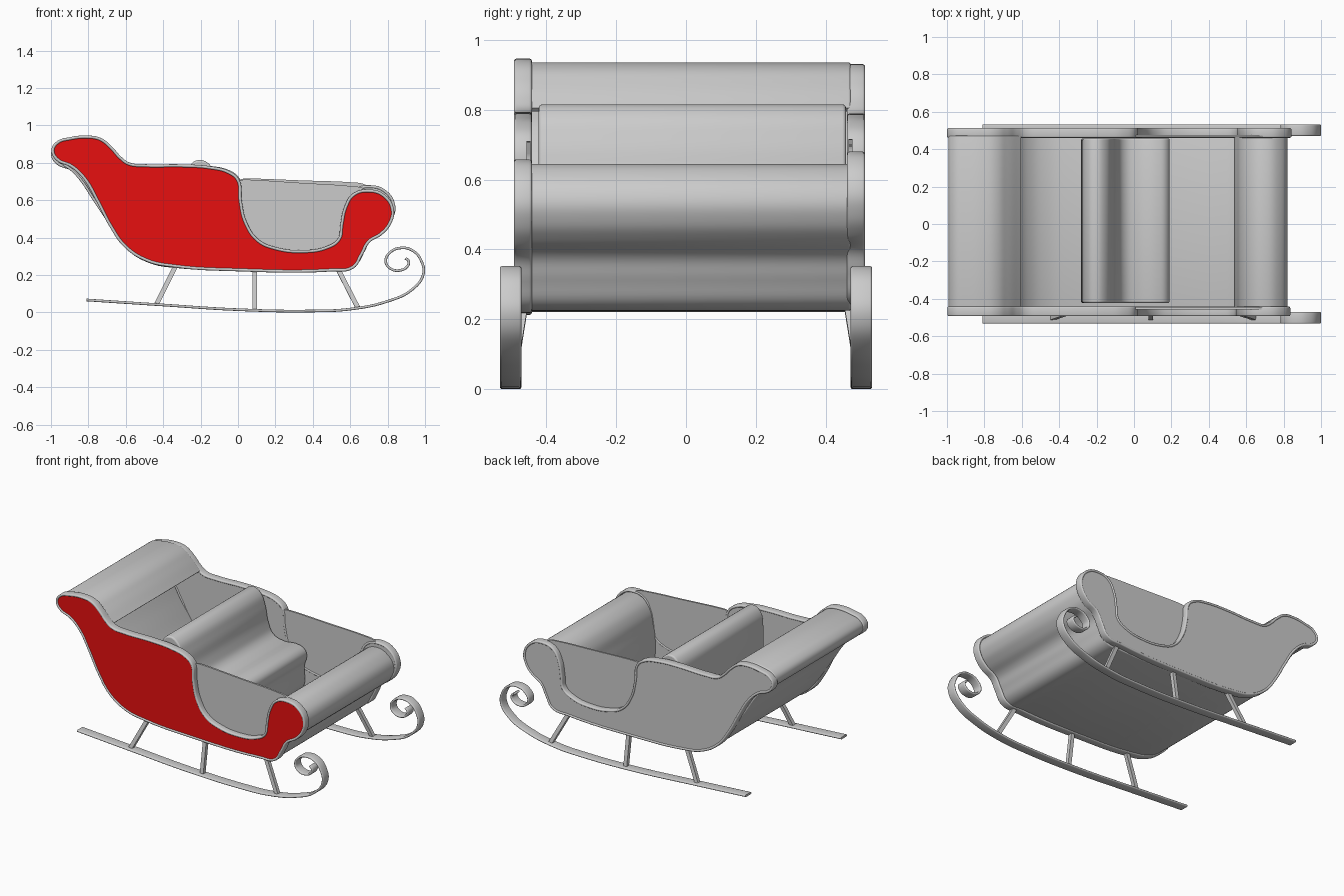
import bpy
import math
from mathutils import Vector


def finish(obj, mat=None):
    bpy.ops.object.select_all(action='DESELECT')
    obj.select_set(True)
    bpy.context.view_layer.objects.active = obj
    bpy.ops.object.convert(target='MESH')
    obj = bpy.context.object
    bpy.ops.object.shade_smooth_by_angle(angle=math.radians(35))
    if mat:
        obj.data.materials.clear()
        obj.data.materials.append(mat)
    return obj


def profile(name, pts, y, half, bevel=0.0, solid=False, closed=False, mat=None):
    """Smooth x-z path extruded across y, either a filled slab or a strip."""
    cu = bpy.data.curves.new(name, 'CURVE')
    cu.dimensions = '2D' if solid else '3D'
    cu.fill_mode = 'BOTH' if solid else 'FULL'
    cu.twist_mode = 'Z_UP'
    cu.resolution_u = 6
    cu.extrude = half - bevel
    cu.bevel_depth = bevel
    cu.bevel_resolution = 2
    cu.use_fill_caps = not solid
    sp = cu.splines.new('BEZIER')
    sp.bezier_points.add(len(pts) - 1)
    for bp, (x, z) in zip(sp.bezier_points, pts):
        bp.co = (x, z, 0)
        bp.handle_left_type = bp.handle_right_type = 'AUTO'
    sp.use_cyclic_u = solid or closed
    obj = bpy.data.objects.new(name, cu)
    obj.location.y = y
    obj.rotation_euler.x = math.pi / 2
    bpy.context.collection.objects.link(obj)
    return finish(obj, mat)


def tilt(pts, angle):
    c, s = math.cos(angle), math.sin(angle)
    return [(-0.2 + (x + 0.2) * c - (z - 0.5) * s + 0.3 * angle,
             0.5 + (x + 0.2) * s + (z - 0.5) * c) for x, z in pts]


red = bpy.data.materials.new("red_paint")
red.diffuse_color = (0.8, 0.005, 0.005, 1)

# Side outline in three runs: back and top, door cutout, front curl and bottom
top_run = [(-0.99, 0.865), (-0.965, 0.908), (-0.9, 0.929), (-0.8, 0.938),
           (-0.735, 0.925), (-0.68, 0.882), (-0.63, 0.827), (-0.585, 0.795),
           (-0.5, 0.785), (-0.3, 0.784), (-0.15, 0.774), (-0.05, 0.749),
           (0.0, 0.707)]
cutout = [(0.012, 0.6), (0.04, 0.48), (0.105, 0.385), (0.2, 0.342),
          (0.35, 0.326), (0.47, 0.345), (0.54, 0.39), (0.555, 0.47),
          (0.575, 0.56), (0.62, 0.63)]
front_run = [(0.7, 0.65), (0.78, 0.624), (0.826, 0.55), (0.813, 0.48),
             (0.767, 0.423), (0.697, 0.378), (0.66, 0.312), (0.612, 0.241),
             (0.5, 0.227), (0.0, 0.228), (-0.35, 0.25), (-0.48, 0.277),
             (-0.6, 0.352), (-0.68, 0.463), (-0.75, 0.597), (-0.82, 0.717),
             (-0.89, 0.783), (-0.965, 0.818)]
door_line = [(0.03, 0.71), (0.35, 0.692), (0.6, 0.676), (0.66, 0.668)]
panel = top_run + cutout + front_run
liner = top_run + door_line + front_run

# Side panels, rims and inner liners
for side, y, inner, angle, mat in (("near", -0.467, 0.027, 0, red),
                                   ("far", 0.487, -0.027, 0.025, None)):
    outline = tilt(panel, angle)
    profile(side + "_side_panel", outline, y - math.copysign(0.008, inner), 0.012,
            solid=True, mat=mat)
    profile(side + "_rim", outline, y, 0.026, 0.008, closed=True)
    profile(side + "_inner_liner", tilt(liner, angle), y + inner * 0.6, 0.006, solid=True)

# Wrap-around body sheet: front roll, floor, back and rear roll
sheet = [(0.545, 0.245), (0.545, 0.39), (0.558, 0.47), (0.58, 0.56), (0.63, 0.618),
         (0.7, 0.638), (0.77, 0.612), (0.812, 0.55), (0.8, 0.485),
         (0.757, 0.433), (0.687, 0.383), (0.65, 0.315), (0.6, 0.243),
         (0.5, 0.234), (0.0, 0.234), (-0.35, 0.257), (-0.48, 0.285),
         (-0.57, 0.335), (-0.625, 0.395), (-0.75, 0.573), (-0.87, 0.745),
         (-0.965, 0.822), (-0.985, 0.865), (-0.96, 0.902), (-0.9, 0.92),
         (-0.8, 0.928), (-0.735, 0.914), (-0.68, 0.872), (-0.61, 0.8)]
profile("body_sheet", sheet, 0.01, 0.462, 0.007)

# Seat with rounded backrest and cushion
seat = [(-0.266, 0.26), (-0.267, 0.5), (-0.267, 0.7), (-0.252, 0.775),
        (-0.21, 0.805), (-0.16, 0.785), (-0.125, 0.71), (-0.1, 0.6),
        (-0.06, 0.53), (0.02, 0.505), (0.12, 0.51), (0.17, 0.49),
        (0.18, 0.45), (0.165, 0.4), (0.16, 0.26), (0.145, 0.246),
        (-0.05, 0.246), (-0.25, 0.25)]
profile("seat", seat, 0.018, 0.44, 0.01, solid=True)

# Runners with scroll ends, and their struts
runner = [(-0.81, 0.067), (-0.4, 0.04), (0.0, 0.015), (0.4, 0.008),
          (0.6, 0.018), (0.8, 0.06), (0.93, 0.122), (0.991, 0.205),
          (0.978, 0.28), (0.935, 0.33), (0.87, 0.345), (0.81, 0.318),
          (0.79, 0.272), (0.815, 0.235), (0.865, 0.225), (0.908, 0.25),
          (0.912, 0.275), (0.895, 0.29)]
struts = [((-0.33, 0.255), (-0.435, 0.045)), ((0.09, 0.235), (0.09, 0.015)),
          ((0.53, 0.24), (0.64, 0.027))]
for side, s in (("near", -1), ("far", 1)):
    profile(side + "_runner", runner, s * 0.502, 0.031, 0.007)
    for i, ((x0, z0), (x1, z1)) in enumerate(struts):
        a, b = Vector((x0, s * 0.465, z0)), Vector((x1, s * 0.5, z1))
        bpy.ops.mesh.primitive_cube_add(size=1, location=(a + b) / 2)
        strut = bpy.context.object
        strut.name = f"{side}_strut_{i + 1}"
        strut.scale = (0.025, 0.025, (b - a).length)
        strut.rotation_mode = 'QUATERNION'
        strut.rotation_quaternion = Vector((0, 0, -1)).rotation_difference(b - a)
